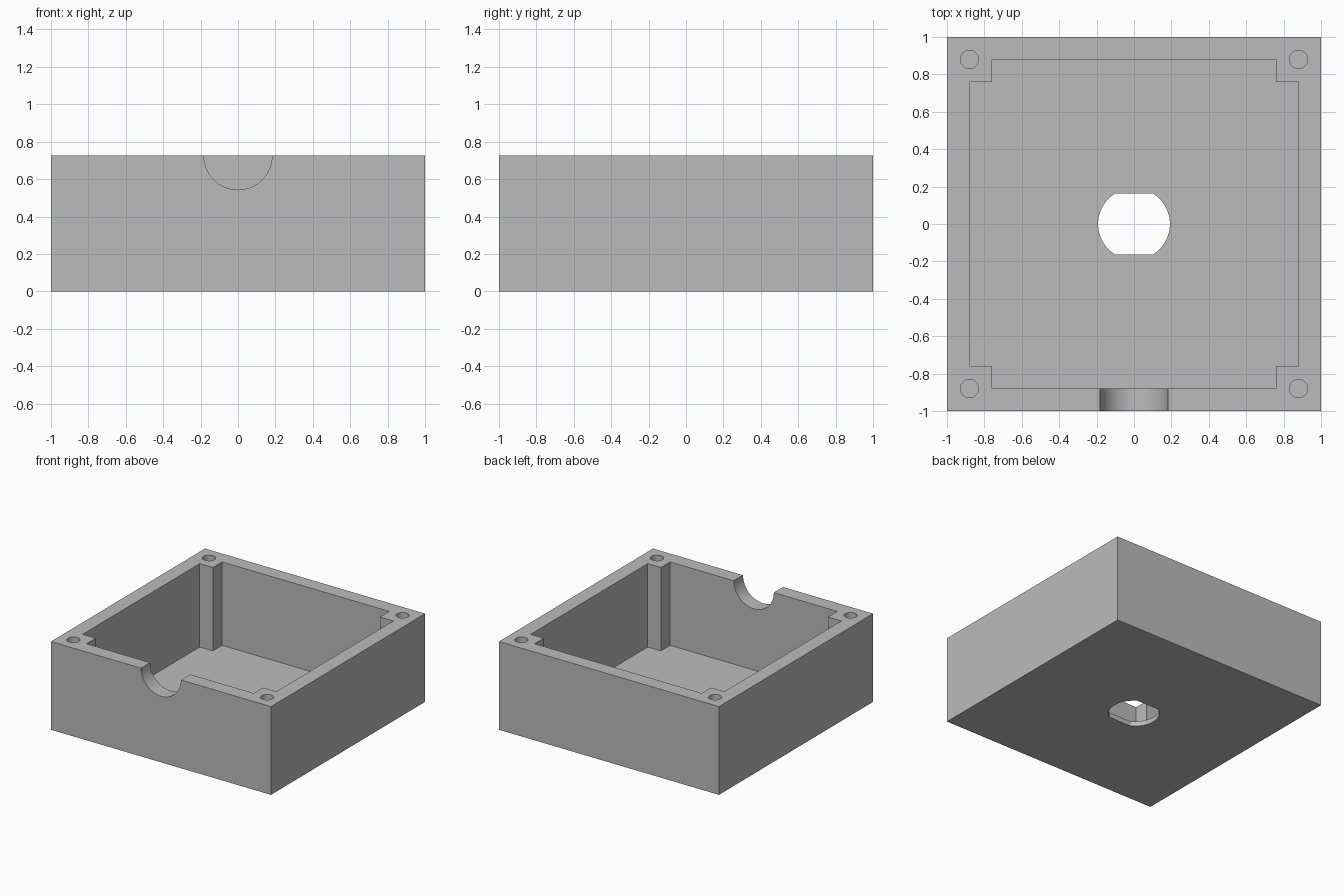
import bpy, bmesh
from math import sin, cos, tau, radians
from mathutils import Matrix

if "Cube" in bpy.data.objects:
    bpy.data.objects.remove(bpy.data.objects["Cube"], do_unlink=True)

HEIGHT, FLOOR = 0.725, 0.04
INNER, POST = 0.88, 0.76          # cavity half width, corner post edge
SCREW = 0.88                      # screw hole position


def prism(name, outline, low, high, matrix=Matrix()):
    """Closed solid made by extruding an outline from low to high."""
    bm = bmesh.new()
    face = bm.faces.new([bm.verts.new((x, y, low)) for x, y in outline])
    top = bmesh.ops.extrude_face_region(bm, geom=[face])["geom"]
    verts = [v for v in top if isinstance(v, bmesh.types.BMVert)]
    bmesh.ops.translate(bm, verts=verts, vec=(0, 0, high - low))
    bmesh.ops.recalc_face_normals(bm, faces=bm.faces[:])
    bm.transform(matrix)
    mesh = bpy.data.meshes.new(name)
    bm.to_mesh(mesh)
    bm.free()
    obj = bpy.data.objects.new(name, mesh)
    bpy.context.collection.objects.link(obj)
    return obj


def circle(radius, count, cx=0, cy=0):
    return [(cx + radius * cos(tau * i / count), cy + radius * sin(tau * i / count))
            for i in range(count)]


# Grey plastic
grey = bpy.data.materials.new("grey_plastic")
grey.use_nodes = True
colour = (0.5, 0.5, 0.5, 1)
grey.diffuse_color = colour
grey.node_tree.nodes["Principled BSDF"].inputs["Base Color"].default_value = colour

# Solid block
box = prism("enclosure_box", [(-1, -1), (1, -1), (1, 1), (-1, 1)], 0, HEIGHT)
box.data.materials.append(grey)

# Cavity that leaves a square post in each corner
quarter = [(INNER, POST), (POST, POST), (POST, INNER)]
cross = []
for turn in range(4):
    c, s = round(cos(tau * turn / 4)), round(sin(tau * turn / 4))
    cross += [(c * x - s * y, s * x + c * y) for x, y in quarter]
cutters = [prism("cavity_cutter", cross, FLOOR, HEIGHT + 0.1)]

# Floor hole with two flat sides
flat = 0.163
ring = circle(0.192, 96)
corner = (0.192 ** 2 - flat ** 2) ** 0.5
hole = [p for p in ring if abs(p[1]) < flat - 0.002]
right = sorted([p for p in hole if p[0] > 0], key=lambda p: p[1])
right = [(corner, -flat)] + right + [(corner, flat)]
left = [(-x, y) for x, y in reversed(right)]
cutters.append(prism("floor_hole_cutter", right + left, -0.1, FLOOR + 0.1))

# Half-round cable notch in the front wall
lay_down = Matrix.Translation((0, 0, HEIGHT)) @ Matrix.Rotation(radians(90), 4, "X")
cutters.append(prism("cable_notch_cutter", circle(0.182, 64), 0.8, 1.1, lay_down))

# Blind screw holes in the posts
for x in (-SCREW, SCREW):
    for y in (-SCREW, SCREW):
        cutters.append(prism("screw_hole_cutter", circle(0.049, 32, x, y), 0.2, HEIGHT + 0.1))

# Cut everything out of the block
bpy.context.view_layer.objects.active = box
for cutter in cutters:
    cut = box.modifiers.new("cut", "BOOLEAN")
    cut.operation, cut.solver, cut.object = "DIFFERENCE", "EXACT", cutter
    bpy.ops.object.modifier_apply(modifier=cut.name)
    bpy.data.objects.remove(cutter, do_unlink=True)

# Smooth round walls, crisp edges
bpy.ops.object.select_all(action="DESELECT")
box.select_set(True)
bpy.ops.object.shade_smooth_by_angle(angle=radians(30))
